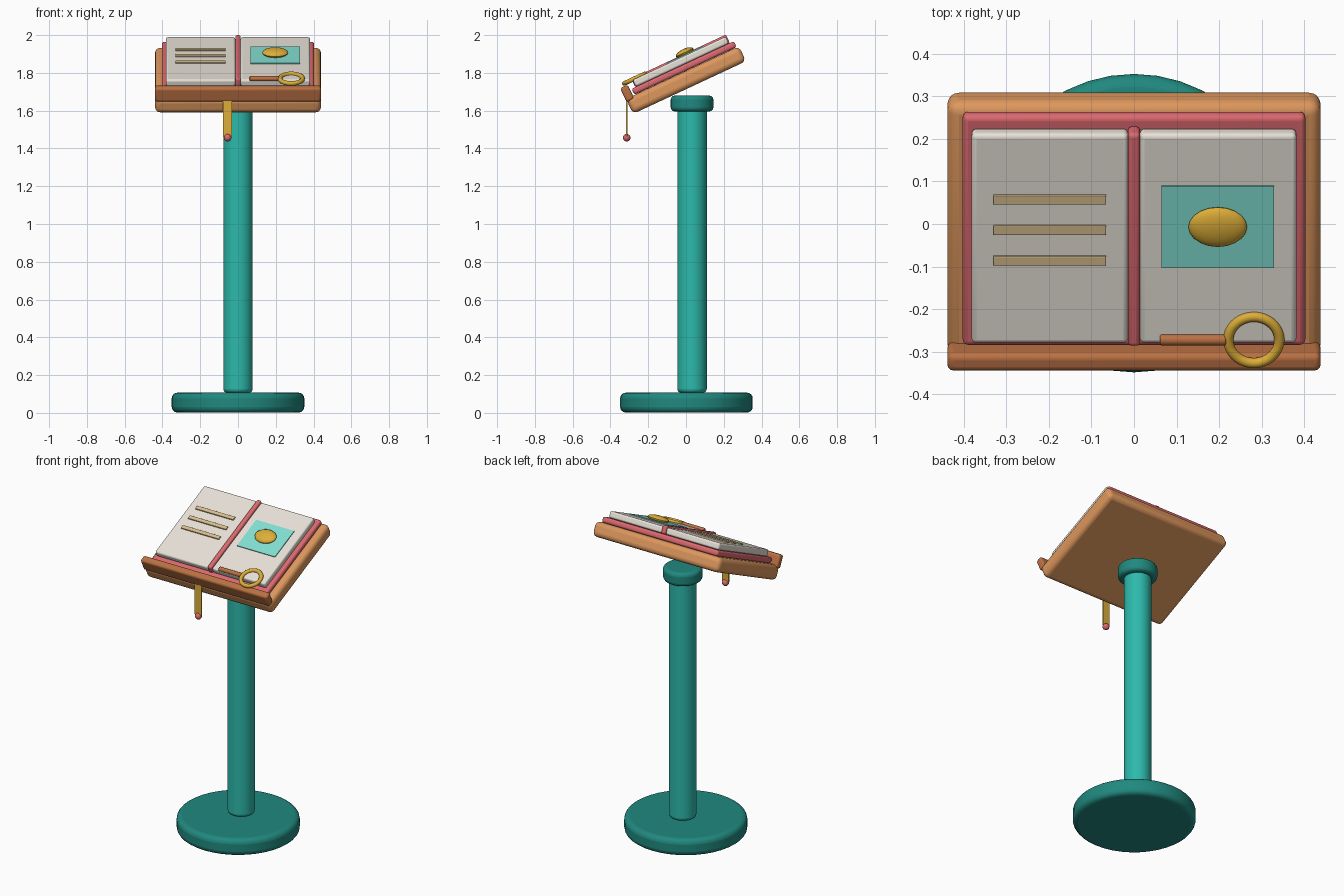
import bpy, math
from mathutils import Matrix

if "Cube" in bpy.data.objects:
    bpy.data.objects.remove(bpy.data.objects["Cube"])

TILT = math.radians(25)
DESK = Matrix.Translation((0, 0, 1.762)) @ Matrix.Rotation(TILT, 4, 'X')  # sloped desk frame


def material(name, r, g, b):
    m = bpy.data.materials.new(name)
    lin = [((c / 255 + 0.055) / 1.055) ** 2.4 for c in (r, g, b)]
    m.diffuse_color = (*lin, 1)
    m.use_nodes = True
    m.node_tree.nodes["Principled BSDF"].inputs["Base Color"].default_value = m.diffuse_color
    return m


WOOD = material("light wood", 221, 151, 93)
DARK_WOOD = material("dark wood", 186, 113, 67)
RED = material("rose red", 220, 105, 111)
PAPER = material("paper", 232, 226, 216)
TAN = material("tan ink", 216, 190, 142)
AQUA = material("pale aqua", 130, 222, 210)
GOLD = material("gold", 221, 174, 56)
TEAL = material("teal", 45, 185, 171)
DARK_TEAL = material("dark teal", 32, 137, 127)


def finish(name, mat, bevel=0, frame=None, segments=4):
    ob = bpy.context.object
    ob.name = name
    ob.data.materials.append(mat)
    bpy.ops.object.transform_apply(location=False, rotation=False, scale=True)
    bpy.ops.object.shade_smooth_by_angle(angle=math.radians(35))
    if bevel:
        mod = ob.modifiers.new("rounded edges", 'BEVEL')
        mod.width, mod.segments = bevel, segments
        mod.limit_method, mod.angle_limit = 'ANGLE', math.radians(40)
    if frame:
        bpy.context.view_layer.update()
        ob.matrix_world = frame @ ob.matrix_world
    return ob


def box(name, mat, loc, size, bevel=0, frame=DESK):
    bpy.ops.mesh.primitive_cube_add(size=1, location=loc)
    bpy.context.object.scale = size
    return finish(name, mat, bevel, frame)


def cylinder(name, mat, r, y, z0, z1, bevel):
    bpy.ops.mesh.primitive_cylinder_add(vertices=40, radius=r, depth=z1 - z0,
                                        location=(0, y, (z0 + z1) / 2))
    return finish(name, mat, bevel)


# Stand, with the column set slightly back
cylinder("base", DARK_TEAL, 0.351, 0.002, 0.002, 0.107, 0.03)
cylinder("column", TEAL, 0.078, 0.032, 0.107, 1.62, 0.02)
cylinder("collar", DARK_TEAL, 0.113, 0.032, 1.596, 1.68, 0.022)

# Sloped board and its front ledge
box("board", WOOD, (0, 0, 0), (0.878, 0.66, 0.088), 0.027)
box("ledge", DARK_WOOD, (0, -0.312, 0.067), (0.878, 0.045, 0.083), 0.014)

# Open book
box("book_cover", RED, (0, 0.018, 0.0625), (0.806, 0.598, 0.035), 0.013)
for side, label in ((-1, "left"), (1, "right")):
    box(label + "_page", PAPER, (side * 0.198, 0.016, 0.1), (0.368, 0.544, 0.04), 0.011)
box("book_spine", RED, (0, 0.017, 0.104), (0.029, 0.553, 0.05), 0.01)

# Text bars and picture
for i in range(3):
    box("text_bar", TAN, (-0.198, 0.1205 - i * 0.079, 0.1225), (0.265, 0.024, 0.009), 0.002)
box("picture", AQUA, (0.197, 0.05, 0.1205), (0.264, 0.211, 0.009))
bpy.ops.mesh.primitive_uv_sphere_add(segments=20, ring_count=12, location=(0.197, 0.055, 0.135))
bpy.context.object.scale = (0.069, 0.051, 0.02)
finish("picture_oval", GOLD, 0, DESK)

# Magnifying glass
bpy.ops.mesh.primitive_torus_add(major_radius=0.06, minor_radius=0.012, major_segments=36,
                                 minor_segments=16, location=(0.282, -0.244, 0.122))
finish("magnifier_ring", GOLD, 0, DESK)
bpy.ops.mesh.primitive_cylinder_add(vertices=16, radius=0.0135, depth=0.155,
                                    location=(0.139, -0.244, 0.122),
                                    rotation=(0, math.pi / 2, 0))
finish("magnifier_handle", DARK_WOOD, 0.004, DESK)

# Hanging bookmark
box("bookmark_ribbon", GOLD, (-0.055, -0.314, 1.563), (0.048, 0.009, 0.2), 0.002, None)
bpy.ops.mesh.primitive_uv_sphere_add(segments=16, ring_count=10, radius=0.02,
                                     location=(-0.055, -0.314, 1.457))
finish("bookmark_bead", RED)
